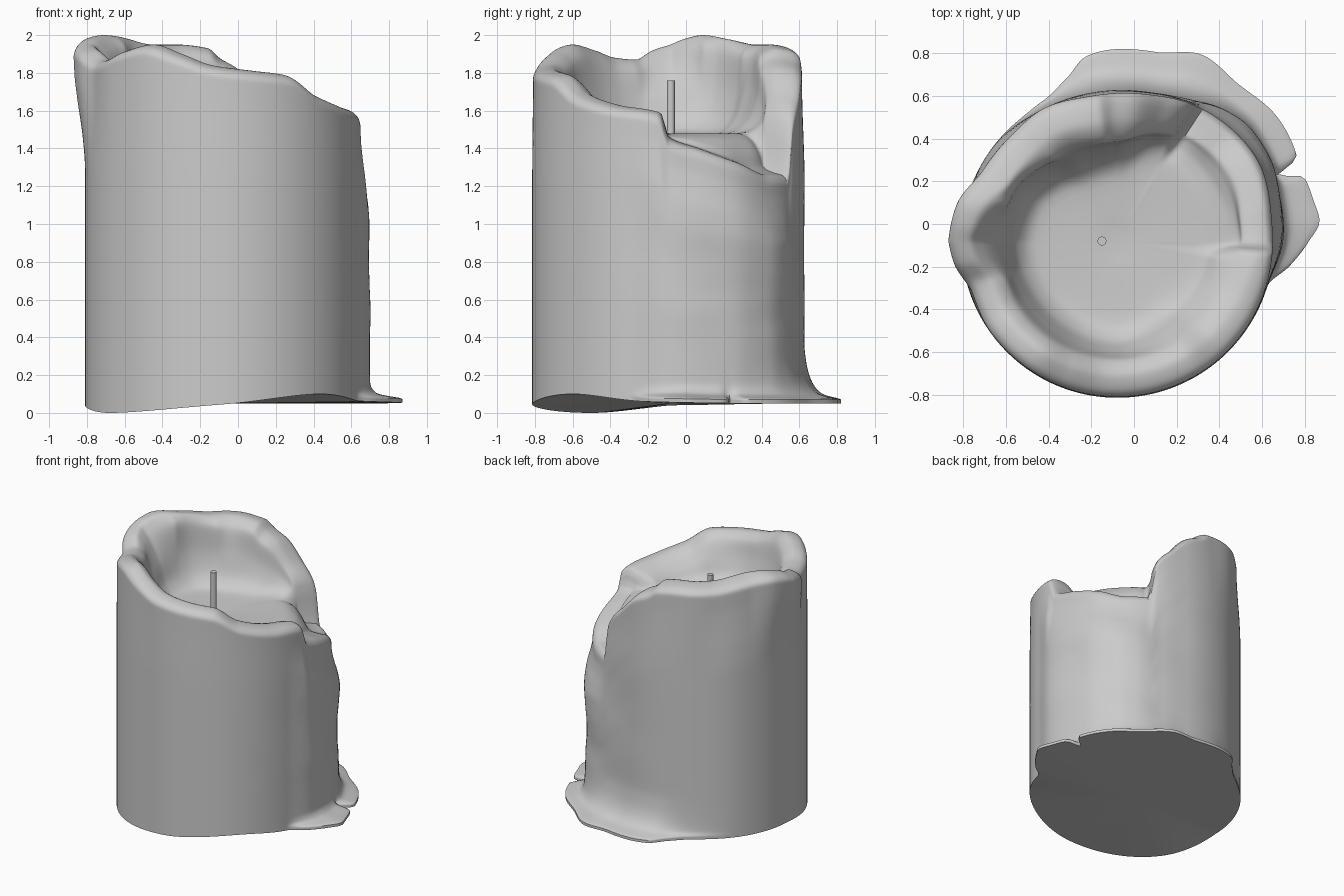
import bpy, bmesh, math

if "Cube" in bpy.data.objects:
    bpy.data.objects.remove(bpy.data.objects["Cube"])

CX, CY = -0.08, -0.08      # candle axis
COLS, SUB = 240, 5


def curve(keys, t):
    """Monotone cubic interpolation through (t, value) keys."""
    n = len(keys)
    t = min(max(t, keys[0][0]), keys[-1][0])
    i = next((k for k in range(n - 1) if t <= keys[k + 1][0]), n - 2)

    def slope(k):
        return (keys[k + 1][1] - keys[k][1]) / (keys[k + 1][0] - keys[k][0])

    def tangent(k):
        if k == 0 or k == n - 1:
            return slope(min(k, n - 2))
        a, b = slope(k - 1), slope(k)
        return 2 * a * b / (a + b) if a * b > 0 else 0.0

    h = keys[i + 1][0] - keys[i][0]
    s = (t - keys[i][0]) / h
    return ((1 + 2 * s) * (1 - s) ** 2 * keys[i][1] + s * (1 - s) ** 2 * h * tangent(i)
            + s * s * (3 - 2 * s) * keys[i + 1][1] - s * s * (1 - s) * h * tangent(i + 1))


# Profiles by angle in degrees (0 = right, -90 = front)
RIM_Z = [(-180, 1.95), (-172, 1.92), (-163, 1.87), (-152, 1.88), (-140, 1.92), (-125, 1.95),
         (-110, 1.90), (-95, 1.84), (-75, 1.81), (-60, 1.79), (-45, 1.69), (-26, 1.63), (-5, 1.59),
         (-1, 1.46), (13, 1.40), (30, 1.33), (45, 1.27), (57, 1.27), (62, 1.56), (72, 1.70),
         (82, 1.82), (92, 1.88), (98, 1.93), (115, 1.95), (130, 1.95), (150, 1.98), (165, 2.0),
         (174, 1.98), (180, 1.95)]
BODY_R = [(-180, .73), (-50, .735), (-17, .735), (0, .775), (15, .79), (30, .81), (40, .81),
          (50, .79), (65, .735), (80, .71), (100, .705), (120, .71), (145, .73), (180, .73)]
RIM_R = [(-180, .79), (-172, .77), (-160, .72), (-145, .73), (-40, .73), (-5, .73), (5, .73),
         (30, .76), (45, .75), (62, .73), (80, .70), (100, .69), (120, .71), (135, .70),
         (152, .71), (167, .77), (180, .79)]
POOL_R = [(-180, .51), (-150, .49), (-90, .50), (-50, .46), (-10, .46), (0, .55), (50, .55),
          (70, .50), (90, .43), (115, .42), (135, .46), (155, .50), (180, .51)]
FOOT_R = [(-180, .73), (-50, .735), (-17, .735), (-8, .82), (0, .90), (6, .955), (12, .94),
          (18, .93), (20.5, .89), (21.5, .82), (23, .82), (24.5, .93), (38, .95), (52, .93),
          (65, .96), (78, .905), (90, .90), (99, .88), (107, .80), (117, .745), (130, .73),
          (180, .73)]
BASE_Z = [(-180, .04), (-145, .0), (-90, .045), (-45, .10), (-10, .06), (30, .05), (120, .05),
          (180, .04)]
# Width of the rounded lip, and softness of the spill where it meets the body
LIP = [(-180, 1.2), (-150, 1.3), (-30, 1.3), (0, 1.1), (55, 1.1), (75, 1.7), (150, 1.7), (180, 1.2)]
FILLET = [(-180, .05), (10, .05), (28, .15), (60, 1), (180, 1)]


def section(deg):
    """Radius/height control points from the foot, over the rim, into the pool."""
    H, B, T, P, F, z0, w, soft = (curve(k, deg) for k in (
        RIM_Z, BODY_R, RIM_R, POOL_R, FOOT_R, BASE_Z, LIP, FILLET))
    f = max(F - B, 0)
    melt = math.exp(-((deg - 35) / 38) ** 2)      # melted side only
    pts = [(F, z0), (F, z0 + .02), (B + f * (.2 + .3 * soft), z0 + .05),
           (B + .22 * f * soft, .16), (B + .06 * f * soft, .26), (B, .38)]
    top = H - .06
    for u in (.15, .3, .45, .6, .72, .84, .93, 1.0):
        z = .38 + (top - .38) * u
        k = max(0, (u - .6) / .4)
        k = k * k * (3 - 2 * k)
        ripple = .010 * melt * math.sin(z * 8.5 - 2.6 + deg * .07) * (1 - k)
        pts.append((B + (T - B) * k + ripple, z))
    floor = 1.48
    pts += [(T - .025 * w, H - .015), (T - .075 * w, H),
            (max(T - .13 * w, P + .04), H + (floor - H) * .12),
            (P + .02, H + (floor - H) * .5), (P - .04, H + (floor - H) * .86),
            (P - .13, floor), (.12, 1.465), (.05, 1.46)]
    return pts


def build_candle():
    bm = bmesh.new()
    rings = []
    for c in range(COLS):
        deg = -180 + 360 * c / COLS
        a = math.radians(deg)
        pts = section(deg)
        rk = list(enumerate(p[0] for p in pts))
        zk = list(enumerate(p[1] for p in pts))
        col = []
        for s in range((len(pts) - 1) * SUB + 1):
            r, z = curve(rk, s / SUB), curve(zk, s / SUB)
            col.append(bm.verts.new((CX + r * math.cos(a), CY + r * math.sin(a), z)))
        rings.append(col)
    bottom = bm.verts.new((CX, CY, .05))
    pool = bm.verts.new((CX, CY, 1.46))
    for c in range(COLS):
        p, q = rings[c], rings[(c + 1) % COLS]
        for s in range(len(p) - 1):
            bm.faces.new((p[s], q[s], q[s + 1], p[s + 1]))
        bm.faces.new((bottom, q[0], p[0]))
        bm.faces.new((p[-1], q[-1], pool))
    bmesh.ops.recalc_face_normals(bm, faces=bm.faces)
    me = bpy.data.meshes.new("candle_body")
    bm.to_mesh(me)
    bm.free()
    ob = bpy.data.objects.new("candle_body", me)
    bpy.context.collection.objects.link(ob)
    return ob


def smooth(ob, angle):
    bpy.ops.object.select_all(action='DESELECT')
    ob.select_set(True)
    bpy.context.view_layer.objects.active = ob
    bpy.ops.object.shade_smooth_by_angle(angle=math.radians(angle))


# Melted wax body with pool and spilled foot
smooth(build_candle(), 50)

# Wick
bpy.ops.mesh.primitive_cylinder_add(vertices=16, radius=.021, depth=.34, location=(-.15, -.08, 1.59))
wick = bpy.context.object
wick.name = "wick"
smooth(wick, 40)
